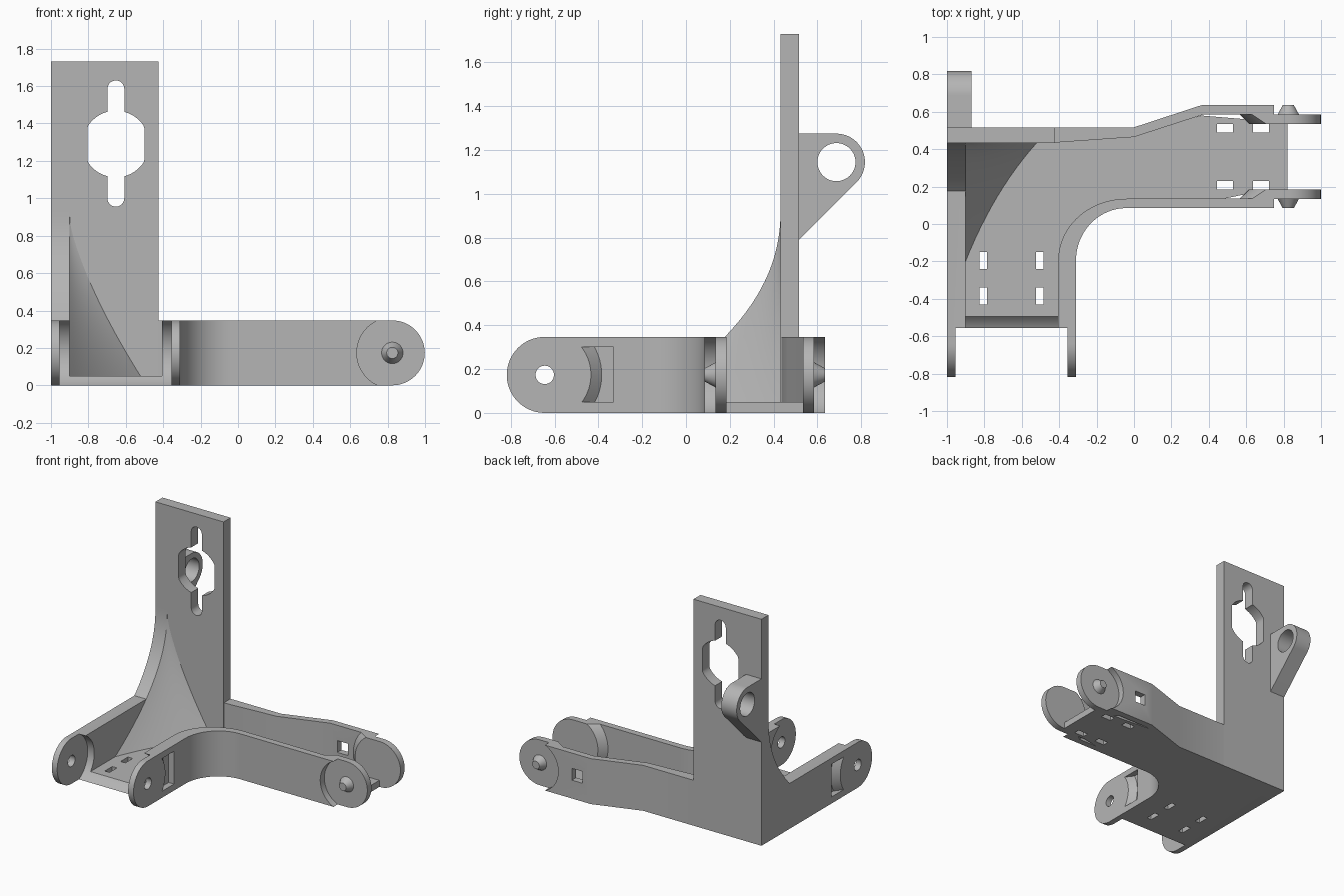
import bpy, bmesh
from math import sin, cos, radians, sqrt

cube = bpy.data.objects.get("Cube")
if cube:
    bpy.data.objects.remove(cube, do_unlink=True)

grey = bpy.data.materials.new("grey plastic")
grey.use_nodes = True
grey.diffuse_color = (0.46, 0.46, 0.46, 1)
grey.node_tree.nodes["Principled BSDF"].inputs["Base Color"].default_value = grey.diffuse_color

H = 0.347            # side wall height
R = H / 2            # lug radius
HINGE_Y = -0.645     # hinge centre of the front arm
HINGE_X = 0.825      # hinge centre of the side arm
parts = []


def loft(name, rings):
    """Solid skinned through rings of equal point count, capped at both ends."""
    bm = bmesh.new()
    rows = [[bm.verts.new(p) for p in ring] for ring in rings]
    n = len(rows[0])
    for a, b in zip(rows, rows[1:]):
        for i in range(n):
            j = (i + 1) % n
            bm.faces.new((a[i], a[j], b[j], b[i]))
    bm.faces.new(rows[0])
    bm.faces.new(rows[-1])
    bmesh.ops.recalc_face_normals(bm, faces=bm.faces)
    mesh = bpy.data.meshes.new(name)
    bm.to_mesh(mesh)
    bm.free()
    mesh.materials.append(grey)
    ob = bpy.data.objects.new(name, mesh)
    bpy.context.collection.objects.link(ob)
    return ob


def place(axis, pts, v):
    if axis == "x":
        return [(v, a, b) for a, b in pts]
    if axis == "y":
        return [(a, v, b) for a, b in pts]
    return [(a, b, v) for a, b in pts]


def prism(name, axis, pts, lo, hi):
    return loft(name, [place(axis, pts, lo), place(axis, pts, hi)])


def arc(cx, cy, r, start, end, n=32, ry=None):
    ry = ry or r
    angles = [radians(start + (end - start) * i / n) for i in range(n + 1)]
    return [(cx + r * cos(t), cy + ry * sin(t)) for t in angles]


def circle(cx, cy, r, n=48):
    return arc(cx, cy, r, 0, 360, n)[:-1]


def rect(a, b, c, d):
    return [(a, c), (b, c), (b, d), (a, d)]


def part(ob, *cutters):
    """Cut a part, then smooth its curved faces."""
    bpy.ops.object.select_all(action="DESELECT")
    bpy.context.view_layer.objects.active = ob
    ob.select_set(True)
    for cutter in cutters:
        cutter.hide_render = True
        mod = ob.modifiers.new("cut", "BOOLEAN")
        mod.operation, mod.solver, mod.object = "DIFFERENCE", "EXACT", cutter
        bpy.ops.object.modifier_apply(modifier=mod.name)
    bpy.ops.object.shade_smooth_by_angle(angle=radians(30))
    parts.append(ob)
    for cutter in cutters:
        bpy.data.objects.remove(cutter, do_unlink=True)


def hinge_clearance():
    return prism("cutter", "x", circle(HINGE_Y, R, 0.195), -0.955, -0.355)


def hinge_hole():
    return prism("cutter", "x", circle(HINGE_Y, R, 0.042), -1.1, -0.2)


def pocket(outside, inward):
    """Outer recess with a conical end concentric with the hinge."""
    rings = []
    for depth, r in ((-0.01, 0.2), (0.045, 0.26)):
        zs = [0.05 + 0.25 * i / 16 for i in range(17)]
        pts = [(HINGE_Y + sqrt(r * r - (z - R) ** 2), z) for z in zs]
        rings.append(place("x", pts + [(-0.33, 0.3), (-0.33, 0.05)], outside + inward * depth))
    return loft("cutter", rings)


# Floor with paired slots in both arms
floor_pts = [(-0.95, 0.48), (0, 0.48), (0.36, 0.58), (0.6, 0.56), (0.82, 0.56),
             (0.82, 0.16), (0.6, 0.16), (0.36, 0.11)]
floor_pts += arc(-0.04, -0.195, 0.32, 90, 180, 32, 0.305)
floor_pts += [(-0.36, HINGE_Y), (-0.95, HINGE_Y)]
slots = [rect(x, x + 0.04, y, y + 0.09) for x in (-0.825, -0.525) for y in (-0.24, -0.43)]
slots += [rect(x, x + 0.085, y, y + 0.045) for x in (0.445, 0.637) for y in (0.49, 0.185)]
part(prism("floor", "z", floor_pts, 0, 0.05), hinge_clearance(),
     *[prism("cutter", "z", s, -0.1, 0.2) for s in slots])

# Straight outer wall of the front arm, rounded into a lug
profile = arc(HINGE_Y, R, R, 90, 270) + [(0.517, 0), (0.517, H)]
part(prism("outer_wall", "x", profile, -1, -0.9),
     hinge_clearance(), hinge_hole(), pocket(-1, 1))


# Curved wall joining the two arms
def side_clearance():
    return prism("cutter", "y", circle(HINGE_X, R, 0.19), -0.1, 0.8)


curved = [(-0.31, HINGE_Y)] + arc(-0.04, -0.195, 0.27, 180, 90, 32, 0.28)
curved += [(0.8, 0.085), (0.8, 0.135)]
curved += arc(-0.04, -0.195, 0.365, 90, 180, 32, 0.33) + [(-0.405, HINGE_Y)]
part(prism("curved_wall", "z", curved, 0, H),
     hinge_clearance(), hinge_hole(), pocket(-0.31, -1), side_clearance())
lug = arc(HINGE_Y, R, R, 90, 270) + [(-0.5, 0), (-0.5, H)]
part(prism("front_lug", "x", lug, -0.355, -0.31), hinge_hole(), pocket(-0.31, -1))

# Back wall with a bend and a square hole
back = [(-0.5, 0.517), (0, 0.517), (0.36, 0.635), (0.8, 0.635), (0.8, 0.585),
        (0.37, 0.585), (0, 0.465), (-0.425, 0.435), (-0.5, 0.435)]
part(prism("back_wall", "z", back, 0, H), side_clearance(),
     prism("cutter", "y", rect(0.43, 0.52, 0.14, 0.23), 0.5, 0.8))


# Side arm lugs with conical inner ends, and their tapered pins
def lug_outline(r):
    zs = [H * i / 24 for i in range(25)]
    return [(HINGE_X - sqrt(r * r - (z - R) ** 2), z) for z in zs] + arc(HINGE_X, R, R, 90, -90)


for side in ("front", "back"):
    def flip(y):
        return y if side == "front" else 0.72 - y
    part(loft(side + "_side_lug", [place("y", lug_outline(0.21), flip(0.185)),
                                   place("y", lug_outline(0.26), flip(0.135))]))
    part(loft(side + "_pin", [place("y", circle(HINGE_X, R, 0.06), flip(0.14)),
                              place("y", circle(HINGE_X, R, 0.03), flip(0.085))]))

# Upright plate with a keyhole opening
cx, cz = -0.653, 1.29
hole = [(min(max(x, cx - 0.152), cx + 0.152), z) for x, z in circle(cx, cz, 0.178, 64)]
slot = arc(cx, 1.585, 0.045, 0, 180, 16) + arc(cx, 1.0, 0.045, 180, 360, 16)
part(prism("upright_plate", "y", rect(-1, -0.425, 0, 1.73), 0.432, 0.517),
     prism("cutter", "y", hole, 0.3, 0.7), prism("cutter", "y", slot, 0.3, 0.7))

# Eyelet tab on the back of the plate
tab = [(0.5, 0.775), (0.5, 1.275)] + arc(0.687, 1.145, 0.13, 90, -45)
part(prism("eyelet_tab", "x", tab, -1, -0.87),
     prism("cutter", "x", circle(0.687, 1.145, 0.087), -1.1, -0.8))


# Swept gusset in the corner, and the rib above the outer wall
def gusset_y(z):
    return 0.432 - 0.63 * ((0.93 - z) / 0.88) ** 2.2


def gusset_ring(z):
    ay = gusset_y(z)
    bx = -0.9 + 0.38 * ((0.93 - z) / 0.88) ** 1.45
    mx, my = (bx - 0.9) / 2, (ay + 0.434) / 2
    mx, my = mx + (-0.9 - mx) * 0.2, my + (0.434 - my) * 0.2
    ring = [(-0.9, 0.436, z)]
    for i in range(13):
        t = i / 12
        a, b, c = (1 - t) ** 2, 2 * t * (1 - t), t * t
        ring.append((-0.9 * a + mx * b + bx * c, ay * a + my * b + 0.434 * c, z))
    return ring


heights = [0.04 + 0.88 * i / 28 for i in range(29)]
part(loft("corner_gusset", [gusset_ring(z) for z in heights]))
rib = [(gusset_y(z), z) for z in [0.34 + 0.59 * i / 24 for i in range(25)]]
part(prism("gusset_rib", "x", rib + [(0.45, 0.93), (0.45, 0.34)], -1, -0.9))

bpy.ops.object.select_all(action="DESELECT")
